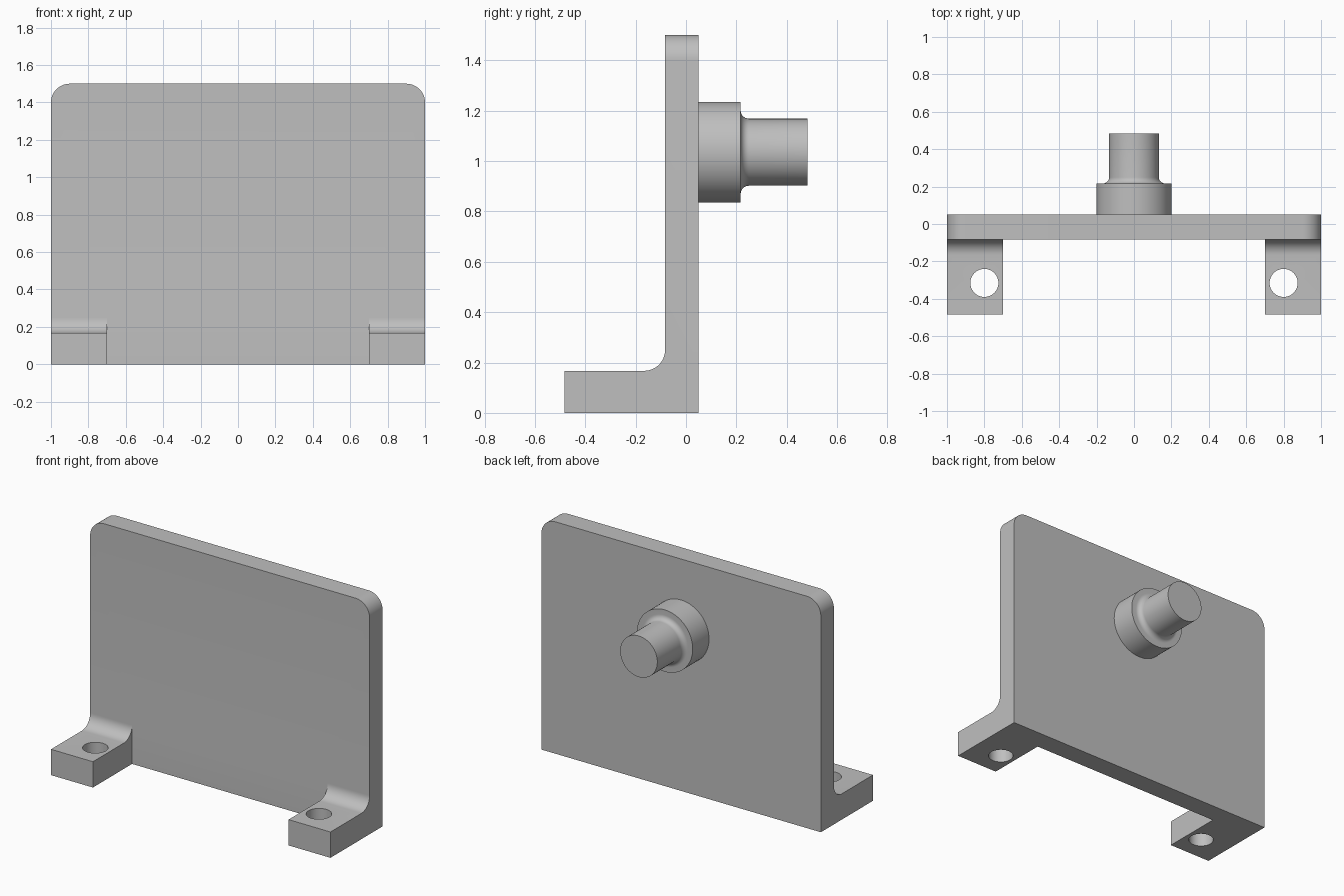
import bpy, bmesh
from math import sin, cos, pi
from mathutils import Vector, Matrix

old = bpy.data.objects.get("Cube")
if old:
    bpy.data.objects.remove(old, do_unlink=True)

# Plain grey for the whole part
grey = bpy.data.materials.new("plain grey")
grey.use_nodes = True
colour = (0.52, 0.52, 0.52, 1)
grey.diffuse_color = colour
grey.node_tree.nodes["Principled BSDF"].inputs["Base Color"].default_value = colour

FRONT, BACK, END = -0.083, 0.05, 0.483   # plate faces and overall depth
FOOT_TOP, FILLET, CORNER = 0.167, 0.083, 0.1
PIN_Z = 1.035


def arc(cx, cy, r, start, end, steps=12):
    angles = [start + (end - start) * i / steps for i in range(steps + 1)]
    return [(cx + r * cos(a), cy + r * sin(a)) for a in angles]


def finish(name, bm):
    bmesh.ops.recalc_face_normals(bm, faces=bm.faces)
    mesh = bpy.data.meshes.new(name)
    bm.to_mesh(mesh)
    bm.free()
    mesh.materials.append(grey)
    obj = bpy.data.objects.new(name, mesh)
    bpy.context.collection.objects.link(obj)
    return obj


def extrude(name, points, offset):
    bm = bmesh.new()
    face = bm.faces.new([bm.verts.new(p) for p in points])
    new = bmesh.ops.extrude_face_region(bm, geom=[face])["geom"]
    moved = [v for v in new if isinstance(v, bmesh.types.BMVert)]
    bmesh.ops.translate(bm, verts=moved, vec=Vector(offset))
    return finish(name, bm)


def combine(target, tool, operation):
    bpy.context.view_layer.objects.active = target
    mod = target.modifiers.new(operation.lower(), 'BOOLEAN')
    mod.operation, mod.solver, mod.object = operation, 'EXACT', tool
    bpy.ops.object.modifier_apply(modifier=mod.name)
    bpy.data.objects.remove(tool, do_unlink=True)


def smooth(obj):
    bpy.ops.object.select_all(action='DESELECT')
    obj.select_set(True)
    bpy.context.view_layer.objects.active = obj
    bpy.ops.object.shade_smooth_by_angle(angle=pi / 6)


# Upright plate with rounded top corners
outline = [(-1, 0), (1, 0)]
outline += arc(1 - CORNER, 1.5 - CORNER, CORNER, 0, pi / 2)
outline += arc(CORNER - 1, 1.5 - CORNER, CORNER, pi / 2, pi)
bracket = extrude("bracket", [(x, FRONT, z) for x, z in outline], (0, BACK - FRONT, 0))

# Filleted mounting feet, each with a bolt hole
side = [(FRONT, 0), (-END, 0), (-END, FOOT_TOP)]
side += arc(FRONT - FILLET, FOOT_TOP + FILLET, FILLET, -pi / 2, 0)
for s in (-1, 1):
    foot = extrude("foot", [(s * 0.7, y, z) for y, z in side], (s * 0.3, 0, 0))
    hole = extrude("hole_cutter", [(x, y, -0.1) for x, y in
                   arc(s * 0.8, -0.315, 0.075, 0, 2 * pi, 48)[:-1]], (0, 0, 0.5))
    combine(foot, hole, 'DIFFERENCE')
    combine(bracket, foot, 'UNION')
smooth(bracket)

# Stepped pin on the back, turned around the y axis
profile = [(0, BACK), (0.2, BACK), (0.2, 0.217)]
profile += arc(0.166, 0.25, 0.033, -pi / 2, -pi, 8)
profile += [(0.133, END), (0, END)]
bm = bmesh.new()
verts = [bm.verts.new((r, y, PIN_Z)) for r, y in profile]
edges = [bm.edges.new(pair) for pair in zip(verts, verts[1:])]
bmesh.ops.spin(bm, geom=verts + edges, cent=(0, 0, PIN_Z), axis=(0, 1, 0),
               angle=2 * pi, steps=64)
bmesh.ops.remove_doubles(bm, verts=bm.verts, dist=0.0005)
smooth(finish("stepped_pin", bm))
